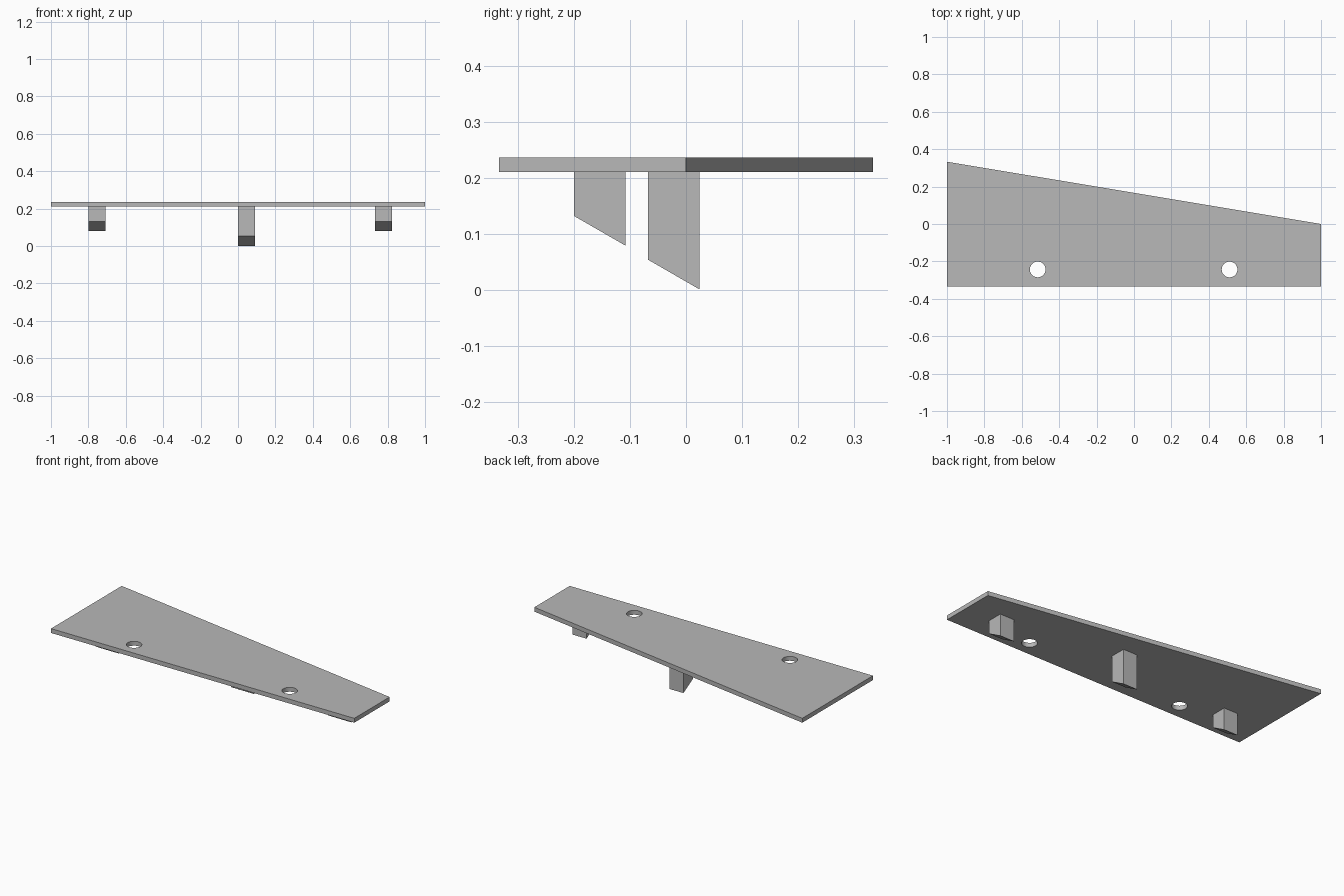
import bpy
import bmesh
from mathutils import Vector

cube = bpy.data.objects.get("Cube")
if cube:
    bpy.data.objects.remove(cube, do_unlink=True)

grey = bpy.data.materials.new("plain grey")
grey.use_nodes = True
GREY = (0.48, 0.48, 0.48, 1)
grey.diffuse_color = GREY
grey.node_tree.nodes["Principled BSDF"].inputs["Base Color"].default_value = GREY


def prism(name, profile, direction):
    """Extrude a closed planar profile along a direction."""
    bm = bmesh.new()
    face = bm.faces.new([bm.verts.new(p) for p in profile])
    result = bmesh.ops.extrude_face_region(bm, geom=[face], use_keep_orig=True)
    moved = [v for v in result["geom"] if isinstance(v, bmesh.types.BMVert)]
    bmesh.ops.translate(bm, verts=moved, vec=Vector(direction))
    bmesh.ops.recalc_face_normals(bm, faces=bm.faces)
    mesh = bpy.data.meshes.new(name)
    bm.to_mesh(mesh)
    bm.free()
    mesh.materials.append(grey)
    obj = bpy.data.objects.new(name, mesh)
    bpy.context.collection.objects.link(obj)
    return obj


PLATE_BOTTOM, PLATE_TOP = 0.21, 0.236
PEG_WIDTH = 0.092

# Tapered shelf plate
outline = [(-1, -0.333), (1, -0.333), (1, 0), (-1, 0.333)]
plate = prism("shelf_plate", [(x, y, PLATE_BOTTOM) for x, y in outline],
              (0, 0, PLATE_TOP - PLATE_BOTTOM))

# Round through holes near the front edge
for x in (-0.515, 0.511):
    bpy.ops.mesh.primitive_cylinder_add(vertices=48, radius=0.042, depth=0.2,
                                        location=(x, -0.243, PLATE_TOP))
    cutter = bpy.context.object
    cutter.name = "hole_cutter"
    cutter.hide_render = True
    cutter.data.materials.append(grey)
    cut = plate.modifiers.new("hole", "BOOLEAN")
    cut.operation = "DIFFERENCE"
    cut.solver = "EXACT"
    cut.object = cutter
    bpy.context.view_layer.objects.active = plate
    bpy.ops.object.modifier_apply(modifier=cut.name)
    bpy.data.objects.remove(cutter, do_unlink=True)
bpy.ops.object.select_all(action="DESELECT")
plate.select_set(True)
bpy.ops.object.shade_smooth_by_angle()

# Square pegs with slanted lower ends: name, left x, front y, lowest z
pegs = [("right_peg", -0.80, -0.20, 0.079),
        ("middle_peg", 0.0, -0.068, 0.001),
        ("left_peg", 0.732, -0.20, 0.079)]
for name, x, y, low in pegs:
    back = y + PEG_WIDTH
    side = [(x, y, PLATE_BOTTOM), (x, y, low + 0.053),
            (x, back, low), (x, back, PLATE_BOTTOM)]
    prism(name, side, (PEG_WIDTH, 0, 0))
